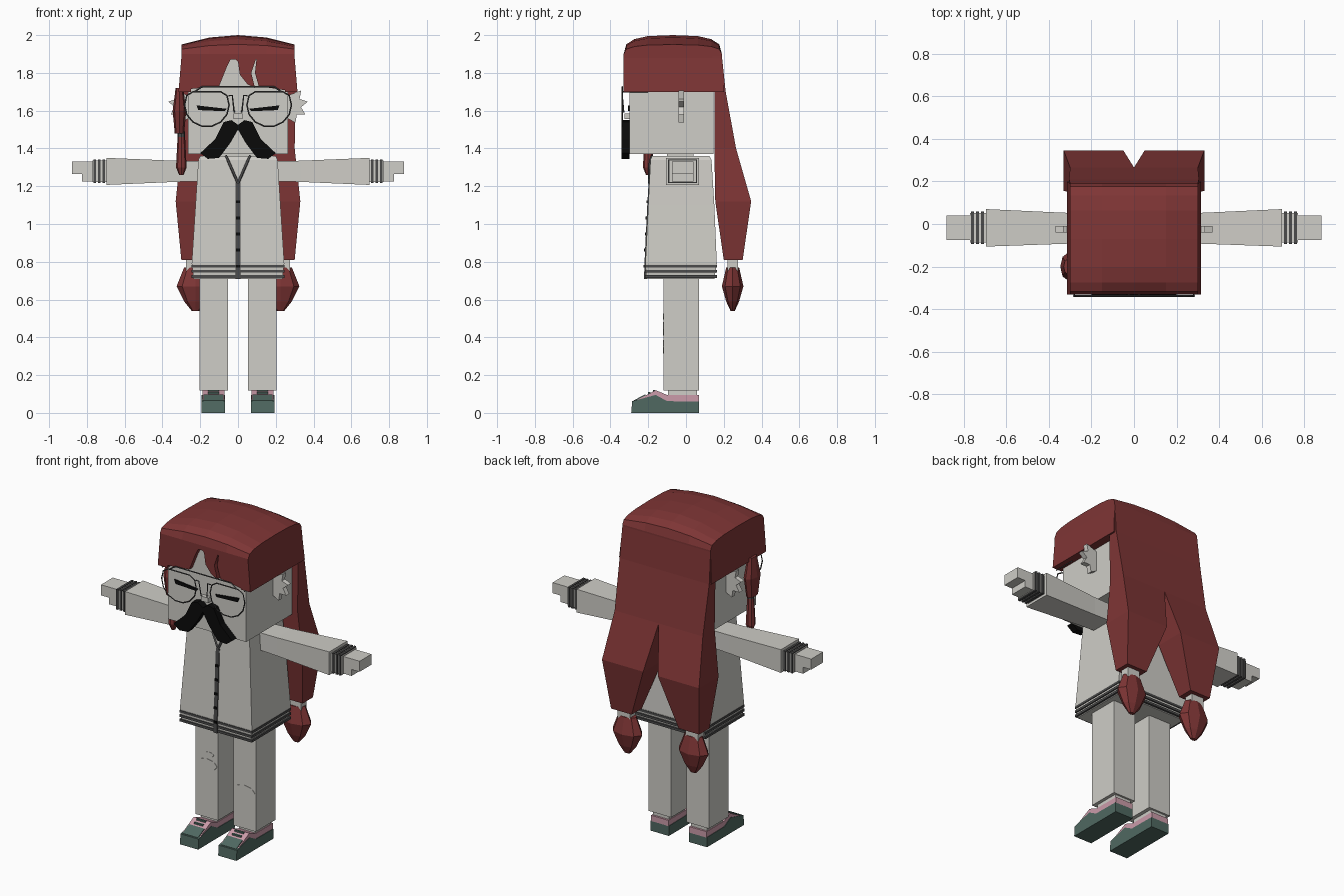
import bpy, bmesh
from math import cos, sin, pi, radians

cube = bpy.data.objects.get("Cube")
if cube:
    bpy.data.objects.remove(cube, do_unlink=True)


def material(name, red, green, blue):
    mat = bpy.data.materials.new(name)
    mat.use_nodes = True
    colour = (red, green, blue, 1)
    mat.diffuse_color = colour
    mat.node_tree.nodes["Principled BSDF"].inputs["Base Color"].default_value = colour
    return mat


RED = material("hair red", 0.21, 0.036, 0.036)
PALE = material("pale grey", 0.62, 0.61, 0.57)
DARK = material("trim grey", 0.07, 0.07, 0.07)
BLACK = material("black", 0.003, 0.003, 0.003)
GREEN = material("shoe green", 0.08, 0.14, 0.12)
PINK = material("shoe pink", 0.6, 0.33, 0.4)
SIDES = {"left": 1, "right": -1}


def loft(name, rings, mat, side=1):
    """Skin closed rings of points and cap both ends; side -1 mirrors in x."""
    bm = bmesh.new()
    rows = [[bm.verts.new((x * side, y, z)) for x, y, z in ring] for ring in rings]
    count = len(rows[0])
    for lower, upper in zip(rows, rows[1:]):
        for i in range(count):
            j = (i + 1) % count
            bm.faces.new((lower[i], lower[j], upper[j], upper[i]))
    bm.faces.new(rows[0])
    bm.faces.new(rows[-1])
    bmesh.ops.recalc_face_normals(bm, faces=bm.faces)
    mesh = bpy.data.meshes.new(name)
    bm.to_mesh(mesh)
    bm.free()
    mesh.materials.append(mat)
    bpy.context.collection.objects.link(bpy.data.objects.new(name, mesh))


def place(axis, along, a, b):
    return {"x": (along, a, b), "y": (a, along, b), "z": (a, b, along)}[axis]


def prism(name, outline, axis, span, mat, side=1):
    """Extrude a 2D outline over a span of one axis."""
    loft(name, [[place(axis, end, a, b) for a, b in outline] for end in span], mat, side)


def rects(name, axis, rings, mat, side=1):
    """Loft rectangles given as (position, a_min, a_max, b_min, b_max)."""
    loft(name, [[place(axis, pos, a, b) for a, b in ((a0, b0), (a1, b0), (a1, b1), (a0, b1))]
                for pos, a0, a1, b0, b1 in rings], mat, side)


def box(name, x, y, z, mat, side=1):
    rects(name, "z", [(height, *x, *y) for height in z], mat, side)


def oval(centre, radius_a, radius_b, count=8):
    turns = [2 * pi * i / count for i in range(count)]
    return [(centre[0] + radius_a * cos(t), centre[1] + radius_b * sin(t)) for t in turns]


def gem(name, centre, rings, depth, mat, side=1):
    """Loft ovals given as (height, radius); depth scales them in y."""
    loft(name, [[(x, y, z) for x, y in oval(centre, r, r * depth)] for z, r in rings], mat, side)


def wire(name, points, mat, side=1, thickness=0.004, closed=False):
    curve = bpy.data.curves.new(name, "CURVE")
    curve.dimensions = "3D"
    curve.bevel_depth, curve.bevel_resolution = thickness, 0
    spline = curve.splines.new("POLY")
    spline.points.add(len(points) - 1)
    for point, (x, y, z) in zip(spline.points, points):
        point.co = (x * side, y, z, 1)
    spline.use_cyclic_u = closed
    curve.materials.append(mat)
    bpy.context.collection.objects.link(bpy.data.objects.new(name, curve))


# Head, neck and nose
box("head", x=(-0.265, 0.265), y=(-0.3, 0.145), z=(1.37, 1.89), mat=PALE)
box("neck", x=(-0.1, 0.1), y=(-0.1, 0.04), z=(1.33, 1.38), mat=PALE)
box("nose", x=(-0.025, 0.025), y=(-0.325, -0.29), z=(1.555, 1.585), mat=PALE)

# Hair crown: a rounded profile from front to back, arched from side to side
crown = []
for step in range(9):
    turn = pi * step / 8
    reach = abs(cos(turn)) ** 0.7 * (-1 if step < 4 else 1)
    rise = abs(sin(turn)) ** 0.7
    y, top = -0.07 + 0.26 * reach, 1.9 + 0.1 * rise
    arch = [(0.15 * i, y, top - 0.0125 * i * i * rise) for i in range(-2, 3)]
    crown.append([(-0.3, y, 1.87), *arch, (0.3, y, 1.87)])
loft("hair_crown", crown, RED)

# Fringe with two parted gaps
fringe = [(-0.3, 1.9), (-0.3, 1.71), (-0.1, 1.73), (-0.06, 1.83), (-0.03, 1.89), (0, 1.86),
          (0.01, 1.79), (0.05, 1.74), (0.09, 1.72), (0.07, 1.8), (0.1, 1.89), (0.09, 1.8),
          (0.11, 1.73), (0.3, 1.7), (0.3, 1.9)]
prism("hair_fringe", fringe, "y", (-0.33, -0.299), RED)

# Hair sides, long back hair and its two tied tails
for label, side in SIDES.items():
    rects(label + "_hair_side", "z", [(1.7, 0.25, 0.315, -0.33, 0.2),
                                      (1.88, 0.25, 0.3, -0.33, 0.19)], RED, side)
    rects(label + "_back_hair", "z", [(1.89, 0, 0.3, 0.14, 0.19), (1.7, 0, 0.305, 0.15, 0.21),
                                      (1.4, 0, 0.3, 0.15, 0.265), (1.12, 0.05, 0.33, 0.155, 0.345),
                                      (0.81, 0.16, 0.3, 0.2, 0.3)], RED, side)
    box(label + "_tail_tie", x=(0.19, 0.275), y=(0.22, 0.275), z=(0.75, 0.82), mat=PALE, side=side)
    gem(label + "_tail_tip", (0.225, 0.247), [(0.77, 0.06), (0.67, 0.1), (0.59, 0.06), (0.54, 0.02)],
        0.57, RED, side)

# Small tied lock in front of the right ear
lock = (-0.3, -0.2)
gem("side_lock", (-0.31, -0.2), [(1.72, 0.02), (1.6, 0.036), (1.48, 0.025)], 1.8, RED)
gem("side_lock_tie", lock, [(1.49, 0.02), (1.45, 0.02)], 1, DARK)
gem("side_lock_tip", lock, [(1.46, 0.02), (1.3, 0.028), (1.26, 0.012)], 1, RED)

# Face: spiky ears, closed eyes, glasses and moustache
ear = [(0.26, 1.56), (0.26, 1.68)]
for spike in range(8):
    angle, radius = radians(70 - 20 * spike), 0.1 if spike % 2 else 0.065
    ear.append((0.27 + radius * cos(angle), 1.63 + radius * sin(angle)))
eye = [(0.06, 1.61), (0.22, 1.628), (0.21, 1.603), (0.07, 1.597)]
glass_y = -0.338
lens = [(x, glass_y, min(z, 1.7)) for x, z in oval((0.165, 1.63), 0.118, 0.115, 14)]
moustache = [(0, 1.525), (0.035, 1.55), (0.075, 1.54), (0.12, 1.45), (0.2, 1.375), (0.16, 1.345),
             (0.1, 1.35), (0.04, 1.43), (0, 1.5)]
for label, side in SIDES.items():
    prism(label + "_ear", ear, "y", (-0.04, -0.01), PALE, side)
    prism(label + "_eye", eye, "y", (-0.307, -0.299), BLACK, side)
    prism(label + "_moustache", moustache, "y", (-0.342, -0.3), BLACK, side)
    wire(label + "_lens_frame", lens, DARK, side, closed=True)
    wire(label + "_nose_bridge", [(0.05, glass_y, 1.68), (0.03, glass_y, 1.68), (0.02, -0.33, 1.59)],
         DARK, side)
    wire(label + "_glasses_arm", [(0.28, glass_y, 1.7), (0.28, -0.2, 1.7)], DARK, side)
    wire(label + "_glasses_bar", [(0, glass_y, 1.727), (0.19, glass_y, 1.727), (0.23, glass_y, 1.7)],
         DARK, side)

# Jacket, striped hem, zip and neckline
rects("jacket", "z", [(0.71, -0.235, 0.235, -0.21, 0.15), (0.79, -0.245, 0.245, -0.215, 0.163),
                      (1.1, -0.225, 0.225, -0.2, 0.15), (1.34, -0.21, 0.21, -0.188, 0.135),
                      (1.36, -0.2, 0.2, -0.18, 0.125)], PALE)
for row in range(3):
    low = 0.715 + 0.027 * row
    box("hem_stripe", x=(-0.247, 0.247), y=(-0.218, 0.164), z=(low, low + 0.014), mat=DARK)
zip_profile = [(-0.222, 0.71), (-0.22, 0.79), (-0.205, 1.1), (-0.198, 1.22), (-0.18, 1.22), (-0.18, 0.71)]
prism("zip", zip_profile, "x", (-0.012, 0.012), DARK)
for row in range(5):
    low = 0.77 + 0.085 * row
    front = -0.225 + 0.048 * (low - 0.79)
    box("zip_stud", x=(-0.01, 0.01), y=(front, front + 0.014), z=(low, low + 0.014), mat=BLACK)
for label, side in SIDES.items():
    wire(label + "_neckline", [(0, -0.195, 1.215), (0.05, -0.19, 1.33), (0.065, -0.18, 1.362)],
         DARK, side, thickness=0.007)

# Arms with striped cuffs and stepped hands
for label, side in SIDES.items():
    rects(label + "_sleeve", "x", [(0.19, -0.09, 0.05, 1.227, 1.333), (0.33, -0.093, 0.053, 1.223, 1.335),
                                   (0.695, -0.106, 0.07, 1.207, 1.35)], PALE, side)
    box(label + "_cuff", x=(0.69, 0.77), y=(-0.088, 0.052), z=(1.222, 1.335), mat=PALE, side=side)
    for stripe in range(3):
        inner = 0.705 + 0.023 * stripe
        box(label + "_cuff_stripe", x=(inner, inner + 0.013), y=(-0.094, 0.058), z=(1.217, 1.341),
            mat=DARK, side=side)
    box(label + "_hand", x=(0.76, 0.88), y=(-0.075, 0.04), z=(1.265, 1.33), mat=PALE, side=side)
    box(label + "_palm", x=(0.76, 0.825), y=(-0.075, 0.04), z=(1.225, 1.265), mat=PALE, side=side)

# Legs and low shoes
sole = [(-0.29, 0), (0.07, 0), (0.07, 0.06), (-0.1, 0.062), (-0.16, 0.095), (-0.285, 0.062)]
upper = [(-0.275, 0.062), (-0.16, 0.12), (-0.1, 0.095), (0.07, 0.095), (0.07, 0.058), (-0.1, 0.05)]
for label, side in SIDES.items():
    box(label + "_leg", x=(0.052, 0.205), y=(-0.12, 0.07), z=(0.118, 0.74), mat=PALE, side=side)
    box(label + "_ankle", x=(0.075, 0.185), y=(-0.095, 0.058), z=(0.08, 0.125), mat=PALE, side=side)
    prism(label + "_shoe_sole", sole, "x", (0.068, 0.192), GREEN, side)
    prism(label + "_shoe_upper", upper, "x", (0.071, 0.189), PINK, side)
    rects(label + "_shoe_toe", "y", [(-0.278, 0.078, 0.182, 0.05, 0.066),
                                     (-0.215, 0.078, 0.182, 0.06, 0.098)], GREEN, side)
    for lace in range(2):
        y, z = -0.2 + 0.025 * lace, 0.1 + 0.012 * lace
        box(label + "_shoe_lace", x=(0.1, 0.16), y=(y, y + 0.012), z=(z, z + 0.01), mat=GREEN, side=side)

# Knee rips
for centre, size in (((-0.127, 0.445), 0.07), ((0.13, 0.35), 0.07), ((-0.11, 0.51), 0.03)):
    prism("knee_rip", oval(centre, size, size / 2), "y", (-0.122, -0.119), PALE)
